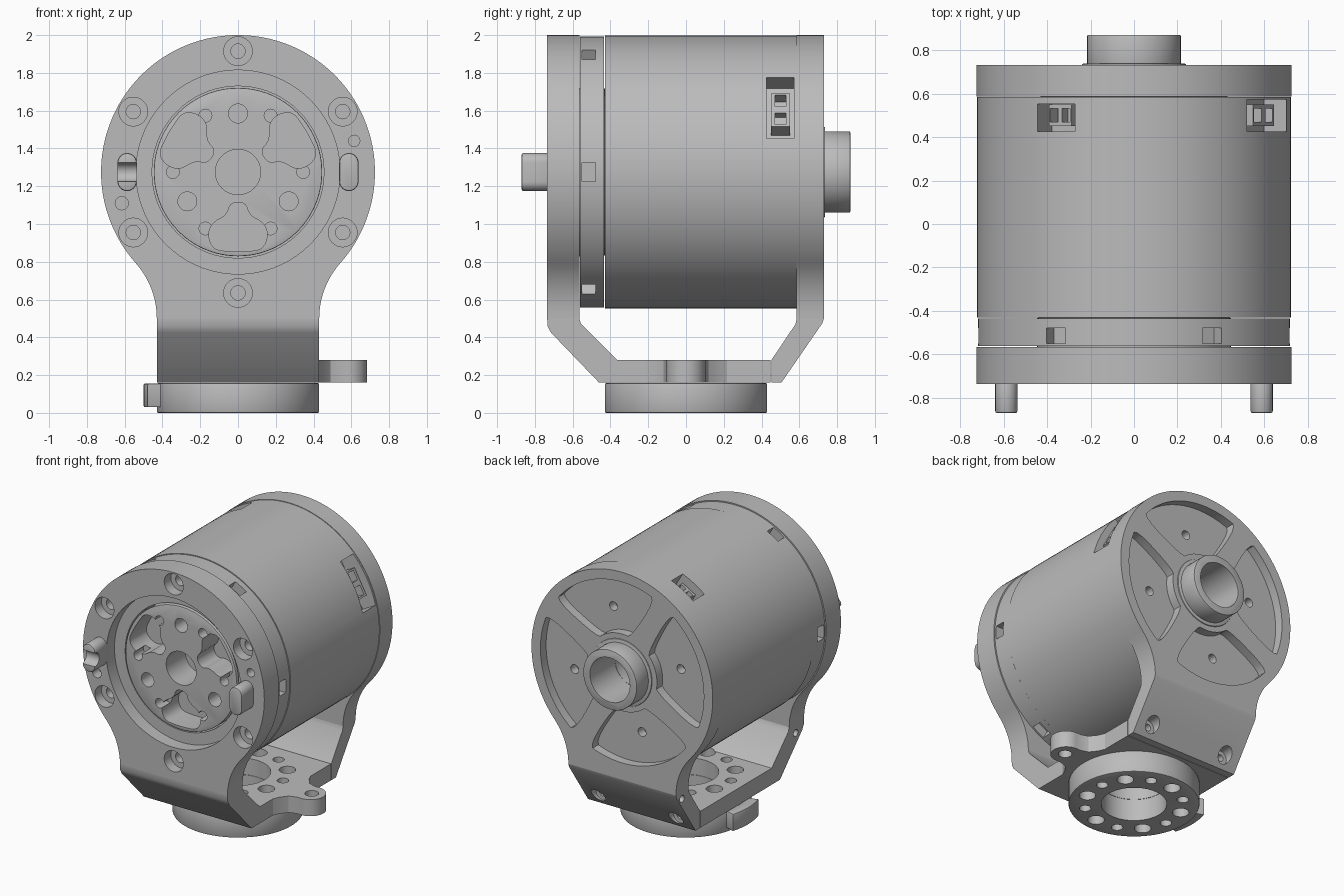
import bpy, bmesh
from math import cos, sin, radians
from mathutils import Matrix

if "Cube" in bpy.data.objects:
    bpy.data.objects.remove(bpy.data.objects["Cube"])

metal = bpy.data.materials.new("grey metal")
metal.use_nodes = True
metal.diffuse_color = (0.5, 0.5, 0.5, 1)
metal.node_tree.nodes["Principled BSDF"].inputs["Base Color"].default_value = (0.5, 0.5, 0.5, 1)

AXIS = 1.275    # height of the motor axis
R = 0.725       # motor radius
parts = []


def arc(u, v, r, a0, a1, n):
    angles = [radians(a0 + (a1 - a0) * i / n) for i in range(n + 1)]
    return [(u + r * cos(a), v + r * sin(a)) for a in angles]


def circle(u, v, r, n=32):
    return arc(u, v, r, 0, 360, n)[:-1]


def polar(r, deg, v=AXIS):
    return r * cos(radians(deg)), v + r * sin(radians(deg))


def turned(pts, deg):
    """Radial (r, t) points turned about the motor axis."""
    c, s = cos(radians(deg)), sin(radians(deg))
    return [(a * c - b * s, AXIS + a * s + b * c) for a, b in pts]


def soften(pts, passes=2):
    """Corner cutting, for rounded pockets."""
    for _ in range(passes):
        pts = [(a[0] * k + b[0] * (1 - k), a[1] * k + b[1] * (1 - k))
               for a, b in zip(pts, pts[1:] + pts[:1]) for k in (0.75, 0.25)]
    return pts


def prism(name, pts, axis, lo, hi, edge=0):
    """Extrude a 2D outline along an axis, optionally bevelling both rims."""
    place = {"x": lambda u, v, w: (w, u, v),
             "y": lambda u, v, w: (u, w, v),
             "z": lambda u, v, w: (u, v, w)}[axis]
    bm = bmesh.new()
    rings = [[bm.verts.new(place(u, v, w)) for u, v in pts] for w in (lo, hi)]
    caps = [bm.faces.new(ring) for ring in rings]
    for i in range(len(pts)):
        j = i - 1
        bm.faces.new((rings[0][i], rings[0][j], rings[1][j], rings[1][i]))
    bmesh.ops.recalc_face_normals(bm, faces=bm.faces)
    if edge:
        rims = [e for f in caps for e in f.edges]
        bmesh.ops.bevel(bm, geom=rims, offset=edge, segments=2, profile=0.5, affect='EDGES')
    mesh = bpy.data.meshes.new(name)
    bm.to_mesh(mesh)
    bm.free()
    mesh.materials.append(metal)
    obj = bpy.data.objects.new(name, mesh)
    bpy.context.collection.objects.link(obj)
    parts.append(obj)
    return obj


def tool(pts, axis, lo, hi):
    return prism("cutter", pts, axis, lo, hi)


def cut(obj, tools):
    for t in tools:
        t.hide_render = True
        mod = obj.modifiers.new("cut", 'BOOLEAN')
        mod.operation, mod.solver, mod.object = 'DIFFERENCE', 'EXACT', t
    bpy.context.view_layer.update()
    done = obj.evaluated_get(bpy.context.evaluated_depsgraph_get())
    mesh = bpy.data.meshes.new_from_object(done)
    obj.modifiers.clear()
    obj.data = mesh
    for t in tools:
        parts.remove(t)
        bpy.data.objects.remove(t)


def radial_box(deg, r0, r1, half, y0, y1, name="cutter"):
    pts = [(r0, -half), (r1, -half), (r1, half), (r0, half)]
    return prism(name, turned(pts, deg), "y", y0, y1)


# Plate outline: a disc flowing into the narrower strap
fillet = arc(0.87, 0.5, 0.44, 180, 138.3, 10)
outline = fillet + arc(0, AXIS, R, -41.7, 221.7, 96)[1:-1] + [(-u, v) for u, v in reversed(fillet)]

# Front plate with stepped bore, screw holes and dowel holes
front = prism("front_plate", outline, "y", -0.735, -0.565)
tools = [tool(circle(0, AXIS, 0.54, 72), "y", -0.8, -0.64),
         tool(circle(0, AXIS, 0.455, 72), "y", -0.7, -0.5),
         tool(circle(0.615, 1.44, 0.03), "y", -0.8, -0.66),
         tool(circle(-0.615, 1.11, 0.035), "y", -0.8, -0.66)]
for k in range(6):
    u, v = polar(0.64, 30 + 60 * k)
    tools += [tool(circle(u, v, 0.076), "y", -0.8, -0.66),
              tool(circle(u, v, 0.038), "y", -0.7, -0.59)]
cut(front, tools)

# Stop pins on the front plate, the right one grooved
for side, name in ((1, "left_pin"), (-1, "right_pin")):
    u = 0.587 * side
    shape = arc(u, 1.325, 0.051, 0, 180, 12) + arc(u, 1.225, 0.051, 180, 360, 12)
    pin = prism(name, shape, "y", -0.87, -0.7, 0.01)
    if side < 0:
        cut(pin, [tool(circle(-0.87, AXIS, 0.05), "x", -0.7, -0.5)])

# Output rotor
rotor = prism("rotor", circle(0, AXIS, 0.446, 72), "y", -0.65, -0.43, 0.006)
half = [(0.16, 0.04), (0.23, 0.06), (0.27, 0.14), (0.34, 0.16), (0.41, 0.13), (0.42, 0.05)]
lobe = soften(half + [(a, -b) for a, b in reversed(half)])
tools = [tool(circle(0, AXIS, 0.12), "y", -0.7, -0.4)]
for k in range(3):
    tools += [tool(turned(lobe, 30 + 120 * k), "y", -0.7, -0.46),
              tool(circle(*polar(0.31, 90 + 120 * k), 0.05), "y", -0.7, -0.5)]
for k in range(6):
    tools.append(tool(circle(*polar(0.345, 60 * k), 0.034, 20), "y", -0.7, -0.54))
cut(rotor, tools)

# Motor body: front cap with six windows, then the main shell
cap = prism("body_cap", circle(0, AXIS, 0.718, 128), "y", -0.562, -0.434)
cut(cap, [tool(circle(0, AXIS, 0.46, 72), "y", -0.7, -0.3)]
    + [radial_box(60 * k, 0.65, 0.8, 0.05, -0.55, -0.478) for k in range(6)])
shell = prism("body_shell", circle(0, AXIS, 0.722, 128), "y", -0.43, 0.584)
cut(shell, [radial_box(29, 0.58, 0.8, 0.185, 0.425, 0.572),
            radial_box(120, 0.58, 0.8, 0.1, 0.425, 0.552),
            tool(circle(0, AXIS, 0.16, 40), "y", 0.3, 0.7)])

# Connectors sitting inside the two shell windows
for deg, span in ((29, 0.1), (120, 0.06)):
    socket = radial_box(deg, 0.57, 0.68, span, 0.45, 0.55, "connector")
    cut(socket, [radial_box(deg + d, 0.62, 0.7, span * 0.35, 0.47, 0.53)
                 for d in (-span * 45, span * 45)])

# Back plate with four pockets between slanted spokes
back = prism("back_plate", outline, "y", 0.586, 0.73)
pocket = soften(arc(0, 0, 0.655, -39, 39, 10) + arc(0, 0, 0.28, 29, -29, 5))
tools = [tool(circle(0, AXIS, 0.16, 40), "y", 0.5, 0.9)]
for k in range(4):
    deg = 75 + 90 * k
    tools += [tool(turned(pocket, deg), "y", 0.665, 0.8),
              tool(circle(*polar(0.44, deg), 0.032), "y", 0.6, 0.7)]
cut(back, tools)

# Hollow rear hub and its collar
for name, r, y0, y1 in (("hub_collar", 0.24, 0.72, 0.737), ("rear_hub", 0.215, 0.7, 0.87)):
    ring = prism(name, circle(0, AXIS, r, 56), "y", y0, y1, 0.006)
    cut(ring, [tool(circle(0, AXIS, 0.16, 40), "y", 0.5, 0.95)])


def mount_holes():
    """Centre bore and ring of alternating holes through the base."""
    holes = [tool(circle(0, 0, 0.215, 48), "z", -0.1, 0.4)]
    for k in range(12):
        u, v = polar(0.325, 40 + 30 * k, 0)
        holes.append(tool(circle(u, v, 0.038 if k % 2 else 0.055, 24), "z", -0.1, 0.4))
    return holes


# Front strap bending into the base plate, and the separate back strap
strap = prism("front_strap_and_base", [
    (-0.735, 0.5), (-0.733, 0.46), (-0.715, 0.425), (-0.46, 0.16), (0.448, 0.16),
    (0.448, 0.28), (-0.365, 0.28), (-0.555, 0.47), (-0.565, 0.5)], "x", -0.43, 0.43)
cut(strap, mount_holes() + [tool(circle(-0.64, 0.43, 0.025, 20), "x", -0.5, -0.36)])
rear = prism("back_strap", [
    (0.73, 0.5), (0.722, 0.475), (0.505, 0.16), (0.452, 0.16), (0.452, 0.28),
    (0.58, 0.47), (0.586, 0.5)], "x", -0.43, 0.43)
tools = [tool(circle(0.66, 0.45, 0.025, 20), "x", -0.5, -0.36)]
for u in (-0.31, 0.31):
    tools += [tool(circle(u, 0.24, 0.052, 24), "y", 0.51, 0.8),
              tool(circle(u, 0.24, 0.025, 20), "y", 0.4, 0.6)]
cut(rear, tools)

# Side lug with a hole
flare = [(0.42, 0.24), (0.45, 0.17), (0.49, 0.12), (0.54, 0.103)]
lug = prism("side_lug", [(u, -v) for u, v in flare] + arc(0.58, 0, 0.103, -90, 90, 16)
            + flare[::-1], "z", 0.16, 0.28)
cut(lug, [tool(circle(0.59, 0, 0.045, 24), "z", 0.1, 0.4)])

# Base disc and the small stop on its right side
disc = prism("base_disc", circle(0, 0, 0.43, 80), "z", 0, 0.158, 0.008)
cut(disc, mount_holes())
prism("base_stop", arc(0, 0, 0.5, 163, 197, 10) + arc(0, 0, 0.41, 197, 163, 10),
      "z", 0.03, 0.155, 0.008)

# Smooth shading with sharp edges kept
bpy.ops.object.select_all(action='DESELECT')
for obj in parts:
    obj.select_set(True)
bpy.context.view_layer.objects.active = parts[0]
bpy.ops.object.shade_smooth_by_angle(angle=radians(30))
